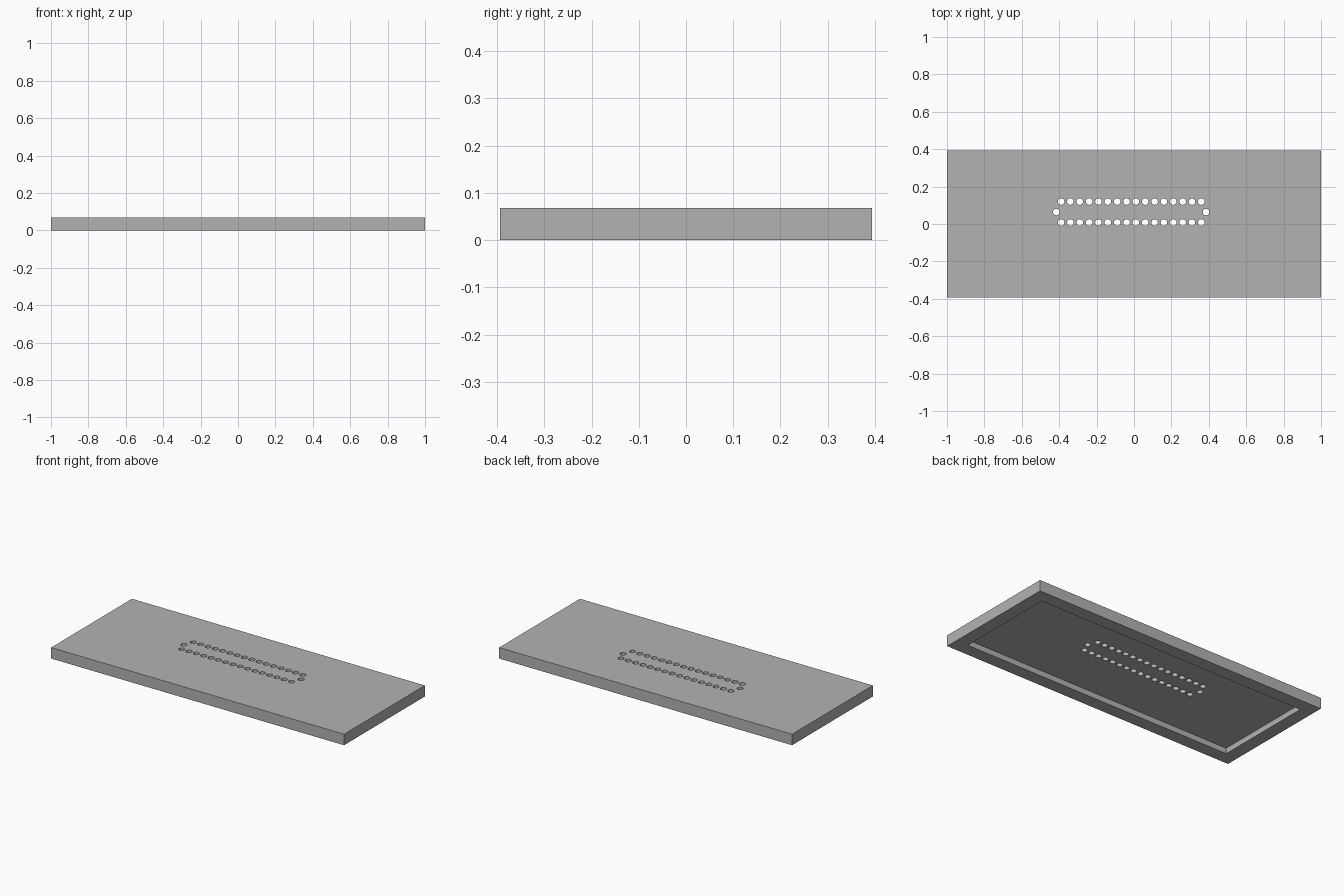
import bpy, bmesh
from mathutils import Matrix

if "Cube" in bpy.data.objects:
    bpy.data.objects.remove(bpy.data.objects["Cube"])

LENGTH, DEPTH, HEIGHT = 2.0, 0.788, 0.068
RIM, RECESS = 0.08, 0.034
HOLE_R = 0.0175

grey = bpy.data.materials.new("plain_grey")
grey.diffuse_color = (0.45, 0.45, 0.45, 1)
grey.use_nodes = True
grey.node_tree.nodes["Principled BSDF"].inputs["Base Color"].default_value = grey.diffuse_color


def add_box(bm, sx, sy, z0, z1):
    m = Matrix.Translation((0, 0, (z0 + z1) / 2)) @ Matrix.Diagonal((sx, sy, z1 - z0, 1))
    bmesh.ops.create_cube(bm, size=1, matrix=m)


def make_object(name, bm):
    mesh = bpy.data.meshes.new(name)
    bm.to_mesh(mesh)
    bm.free()
    mesh.materials.append(grey)
    ob = bpy.data.objects.new(name, mesh)
    bpy.context.collection.objects.link(ob)
    return ob


def cut(target, cutter):
    cutter.hide_render = True
    mod = target.modifiers.new(cutter.name, 'BOOLEAN')
    mod.operation, mod.solver, mod.object = 'DIFFERENCE', 'EXACT', cutter
    bpy.context.view_layer.objects.active = target
    bpy.ops.object.modifier_apply(modifier=mod.name)
    bpy.data.objects.remove(cutter)


# Flat slab
bm = bmesh.new()
add_box(bm, LENGTH, DEPTH, 0, HEIGHT)
slab = make_object("slab", bm)

# Shallow recess under the slab, leaving a rim
bm = bmesh.new()
add_box(bm, LENGTH - 2 * RIM, DEPTH - 2 * RIM, -0.05, RECESS)
cut(slab, make_object("recess_cutter", bm))

# Ring of through holes: two rows of sixteen and one at each end
holes = [(-0.39 + 0.05 * i, y) for i in range(16) for y in (0.008, 0.12)]
holes += [(-0.415, 0.064), (0.385, 0.064)]
bm = bmesh.new()
for x, y in holes:
    bmesh.ops.create_cone(bm, cap_ends=True, segments=24, radius1=HOLE_R, radius2=HOLE_R,
                          depth=0.3, matrix=Matrix.Translation((x, y, 0.05)))
cut(slab, make_object("hole_cutter", bm))

# Smooth hole walls, crisp slab edges
slab.select_set(True)
bpy.context.view_layer.objects.active = slab
bpy.ops.object.shade_smooth_by_angle()
